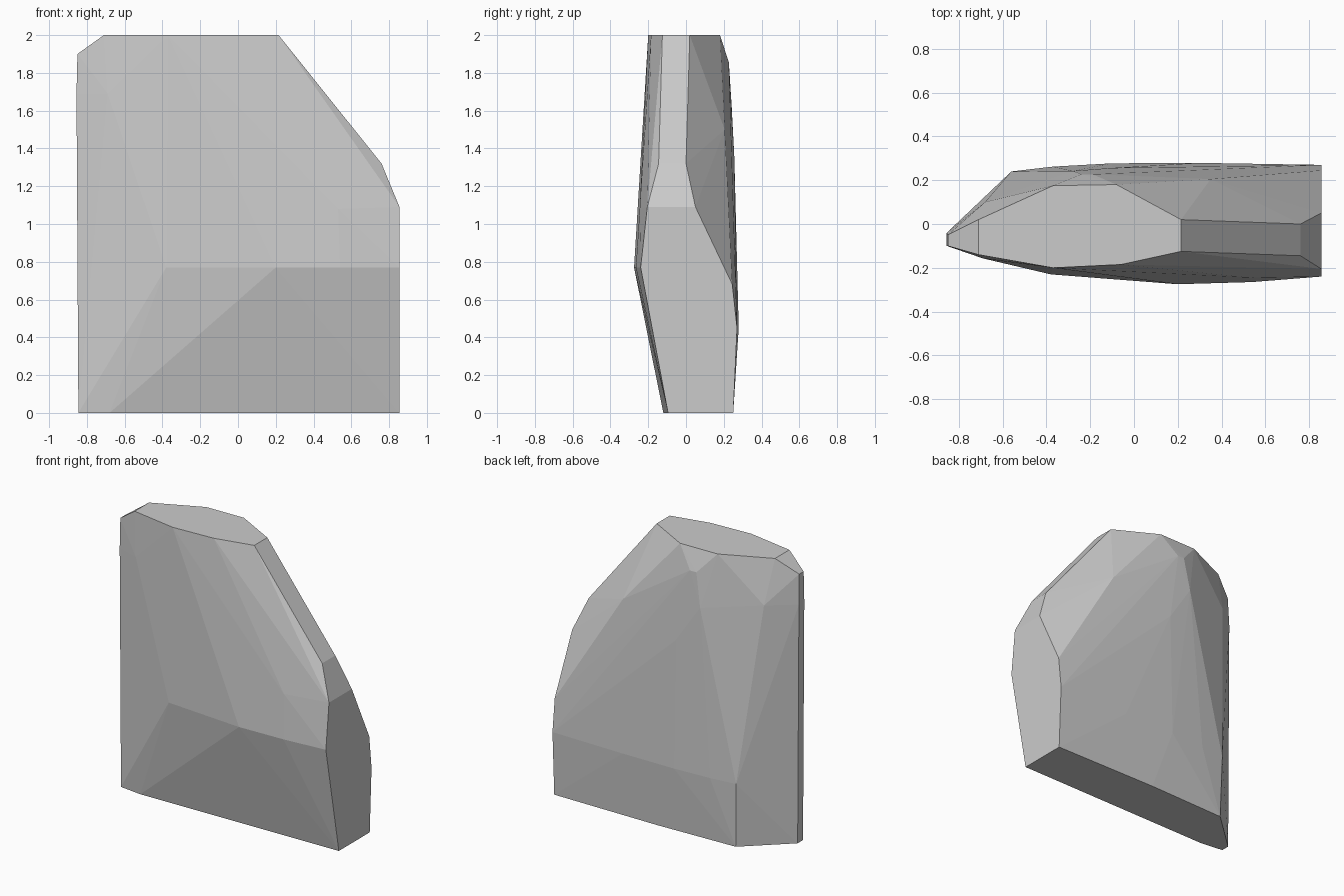
import bpy
import bmesh
import math

if "Cube" in bpy.data.objects:
    bpy.data.objects.remove(bpy.data.objects["Cube"])

# Flat cut planes of the stone, each given as a short outline
top = [(x, y, 2.0) for x, y in (
    (-.71, .02), (-.37, .175), (-.08, .18), (.215, .02),
    (.215, -.125), (-.06, -.185), (-.37, -.2), (-.71, -.14))]
base = [(x, y, 0.0) for x, y in (
    (-.845, -.1), (-.68, -.12), (.855, -.095), (.855, .25),
    (.05, .25), (-.55, .23), (-.845, -.04))]
right_end = [(.855, y, z) for y, z in (
    (-.24, .77), (-.205, 1.09), (.05, 1.09), (.245, .68), (.27, .45))]

# Narrow left edge and sloping right shoulder
left_edge = [(-.85, -.05, 1.9), (-.85, -.1, 1.9), (-.855, -.04, 1.69), (-.855, -.1, 1.69)]
shoulder = [(.76, -.145, 1.32), (.76, 0, 1.32)]

# Bulges of the front and back faces
front = [(-.38, -.23, .77), (.2, -.275, .77), (.54, -.265, .77),
         (.53, -.245, 1.08), (-.69, -.157, 1.69)]
back = [(-.56, .24, .45), (-.37, .262, .45), (-.1, .277, .45), (.3, .279, .45),
        (-.24, .227, 1.855), (-.19, .227, 1.855), (-.28, .242, 1.62),
        (-.05, .232, 1.67), (.35, .205, 1.5), (-.68, .1, 1.69), (-.1, .256, 1.35)]

# Chipped stone slab: the tight skin around all the outlines
bm = bmesh.new()
for p in top + base + right_end + left_edge + shoulder + front + back:
    bm.verts.new(p)
hull = bmesh.ops.convex_hull(bm, input=bm.verts)
loose = {g for g in hull["geom_interior"] + hull["geom_unused"]
         if isinstance(g, bmesh.types.BMVert)}
bmesh.ops.delete(bm, geom=list(loose), context="VERTS")
bmesh.ops.dissolve_limit(bm, angle_limit=math.radians(0.5),
                         verts=bm.verts, edges=bm.edges)
bmesh.ops.recalc_face_normals(bm, faces=bm.faces)

mesh = bpy.data.meshes.new("stone_slab")
bm.to_mesh(mesh)
bm.free()
slab = bpy.data.objects.new("stone_slab", mesh)
bpy.context.collection.objects.link(slab)

# Plain grey stone
grey = bpy.data.materials.new("grey_stone")
grey.diffuse_color = (.6, .6, .6, 1)
grey.use_nodes = True
grey.node_tree.nodes["Principled BSDF"].inputs["Base Color"].default_value = grey.diffuse_color
mesh.materials.append(grey)
